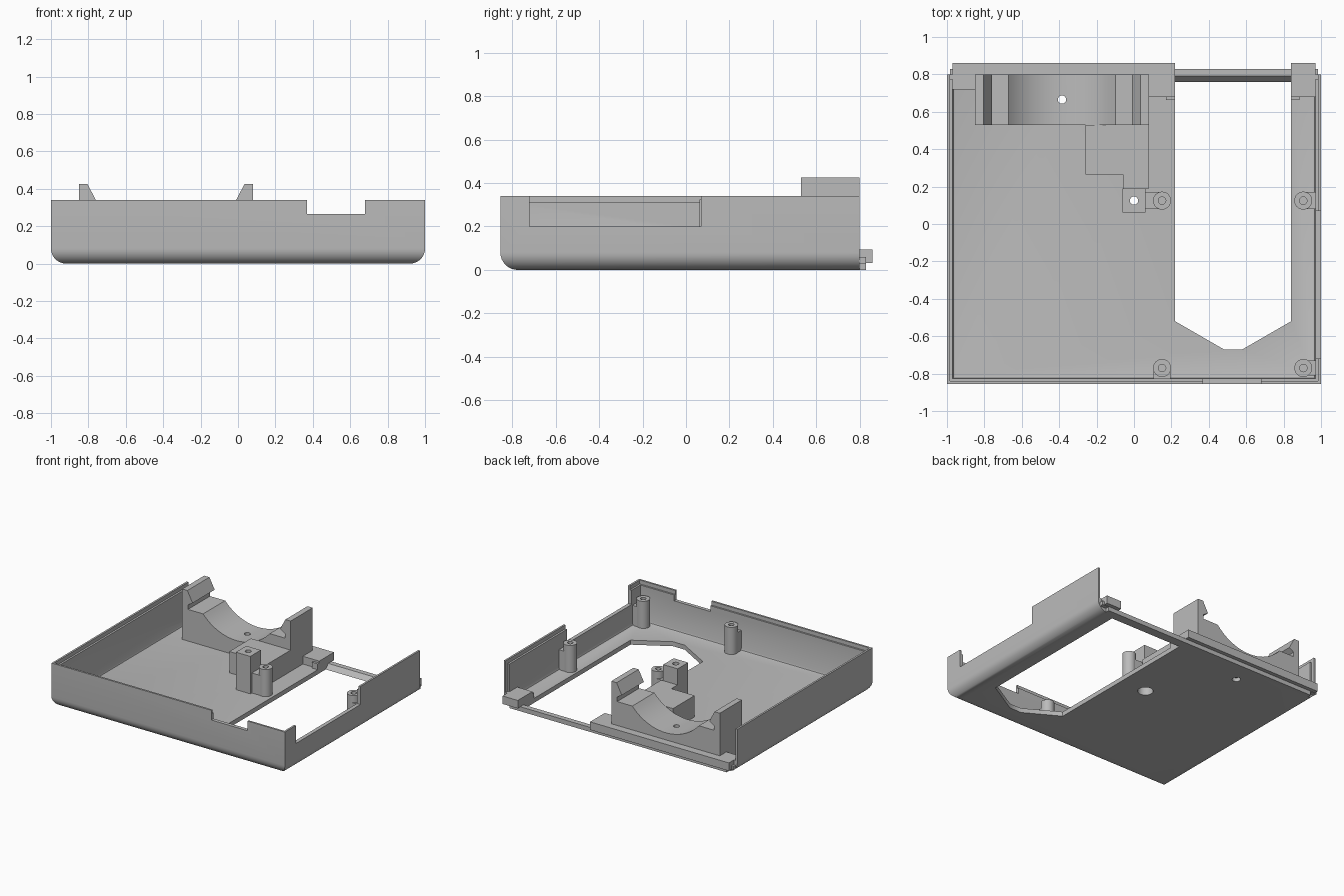
import bpy, bmesh, math
from mathutils import Matrix, Vector

if "Cube" in bpy.data.objects:
    bpy.data.objects.remove(bpy.data.objects["Cube"], do_unlink=True)

grey = bpy.data.materials.new("plain grey")
grey.use_nodes = True
grey.diffuse_color = (0.5, 0.5, 0.5, 1)
grey.node_tree.nodes["Principled BSDF"].inputs["Base Color"].default_value = (0.5, 0.5, 0.5, 1)

BACK, FLOOR = 0.80, 0.035
MID = -0.385          # centre line of the cradle


def finish(name, bm):
    bmesh.ops.recalc_face_normals(bm, faces=bm.faces)
    mesh = bpy.data.meshes.new(name)
    bm.to_mesh(mesh)
    bm.free()
    mesh.materials.append(grey)
    obj = bpy.data.objects.new(name, mesh)
    bpy.context.collection.objects.link(obj)
    return obj


def box(name, x, y, z, round_bottom=0.0, steps=8):
    """Box from ranges; the front and side bottom edges can be rounded."""
    bm = bmesh.new()
    bmesh.ops.create_cube(bm, size=1)
    for v in bm.verts:
        v.co = Vector([r[0] if c < 0 else r[1] for c, r in zip(v.co, (x, y, z))])
    if round_bottom:
        edges = [e for e in bm.edges
                 if all(abs(v.co.z - z[0]) < 1e-5 for v in e.verts)
                 and not all(abs(v.co.y - y[1]) < 1e-5 for v in e.verts)]
        bmesh.ops.bevel(bm, geom=edges, offset=round_bottom, segments=steps,
                        profile=0.5, affect='EDGES')
    return finish(name, bm)


def prism(name, points, push):
    """Extrude a closed outline of 3D points along a vector."""
    bm = bmesh.new()
    face = bm.faces.new([bm.verts.new(p) for p in points])
    out = bmesh.ops.extrude_face_region(bm, geom=[face])
    bmesh.ops.translate(bm, vec=push, verts=[g for g in out["geom"] if isinstance(g, bmesh.types.BMVert)])
    return finish(name, bm)


def cylinder(name, x, y, z, r):
    bm = bmesh.new()
    bmesh.ops.create_cone(bm, cap_ends=True, segments=32, radius1=r, radius2=r, depth=z[1] - z[0],
                          matrix=Matrix.Translation((x, y, sum(z) / 2)))
    return finish(name, bm)


def cut(obj, *cutters):
    """Subtract each cutter, then discard it."""
    for c in cutters:
        c.hide_render = True
        mod = obj.modifiers.new("cut", 'BOOLEAN')
        mod.operation, mod.solver, mod.object = 'DIFFERENCE', 'EXACT', c
        bpy.context.view_layer.objects.active = obj
        bpy.ops.object.modifier_apply(modifier=mod.name)
        bpy.data.objects.remove(c, do_unlink=True)


# Tray shell: rounded tub, hollowed, with a stepped lip around the rim
tray = box("tray_shell", (-1, 1), (-0.855, BACK), (0, 0.34), 0.08)
cut(tray,
    box("hollow", (-0.97, 0.97), (-0.827, 1), (FLOOR, 1), 0.015, 2),
    box("lip_step", (-0.985, 0.985), (-0.84, 1), (0.31, 1)),
    box("rear_step", (-0.985, 0.985), (0.775, 1), (0.095, 1)),
    box("front_notch", (0.37, 0.68), (-1, -0.7), (0.265, 1)),
    box("side_notch", (0.9, 1.1), (-0.72, 0.07), (0.2, 1)))

# Floor opening and the through holes
opening = [(0.22, 1), (0.22, -0.52), (0.48, -0.67), (0.58, -0.67), (0.84, -0.52), (0.84, 1)]
cut(tray,
    prism("opening", [(x, y, -0.1) for x, y in opening], (0, 0, 0.2)),
    cylinder("post_recess", 0, 0.125, (-0.1, 0.15), 0.055),
    cylinder("cradle_recess", MID, 0.665, (-0.1, 0.1), 0.03))

# Rear floor tongue and the sloped strip that bridges the opening
for name, x in (("rear_tongue_right", (-0.93, 0.22)), ("rear_tongue_left", (0.84, 0.93))):
    box(name, x, (BACK, 0.83), (0, FLOOR))
strip = [(0.76, 0), (0.83, 0), (0.83, FLOOR), (0.79, FLOOR)]
prism("rear_strip", [(0.22, y, z) for y, z in strip], (0.62, 0, 0))

# Raised rear rails
rail_z = (FLOOR - 0.002, 0.095)
box("rear_rail_end", (-0.97, -0.85), (0.72, 0.86), rail_z)
box("rear_rail_middle", (-0.85, 0.08), (0.78, 0.86), rail_z)
box("rear_rail_inner", (0.08, 0.22), (0.68, 0.86), rail_z)
box("rear_rail_left", (0.84, 0.97), (0.68, 0.86), rail_z)
for name, x in (("rail_tab_right", (0.17, 0.22)), ("rail_tab_left", (0.84, 0.885))):
    box(name, x, (0.662, 0.68), (0.03, 0.08))
for name, x in (("tongue_edge_right", (-0.985, -0.93)), ("tongue_edge_left", (0.93, 0.985))):
    box(name, x, (BACK, 0.83), (FLOOR - 0.005, 0.06))

# Cradle: half outline of the snap arm, mirrored, joined by a circular saddle
arm = [(0.465, 0.03), (0.465, 0.425), (0.42, 0.425), (0.375, 0.34),
       (0.415, 0.315), (0.415, 0.28)]
radius, half = 0.377, 0.285
sweep = math.asin(half / radius)
centre_z = 0.28 + radius * math.cos(sweep)
saddle = []
for i in range(25):
    a = sweep * (1 - i / 12)
    saddle.append((radius * math.sin(a), centre_z - radius * math.cos(a)))
outline = arm + saddle + [(-x, z) for x, z in reversed(arm)]
cradle = prism("motor_cradle", [(MID + x, 0.53, z) for x, z in outline], (0, BACK - 0.53, 0))
cut(cradle,
    cylinder("cradle_hole", MID, 0.665, (-0.1, 0.5), 0.022))

# Stepped support and square post beside the cradle
box("support_wide", (-0.26, 0.08), (0.265, 0.53), (0.03, 0.2))
box("support_narrow", (-0.06, 0.08), (0.19, 0.265), (0.03, 0.2))
post = box("square_post", (-0.062, 0.062), (0.062, 0.19), (0.03, 0.325))
cut(post,
    cylinder("post_hole", 0, 0.125, (-0.1, 0.5), 0.022),
    cylinder("post_counterbore", 0, 0.125, (-0.1, 0.15), 0.055))

# Screw bosses, each tied by a rib to its neighbour
bosses = {
    "inner_rear": (0.15, 0.125, (0.06, 0.15), (0.08, 0.17)),
    "left_rear": (0.905, 0.125, (0.905, 0.972), (0.08, 0.17)),
    "inner_front": (0.15, -0.77, (0.105, 0.195), (-0.83, -0.77)),
    "left_front": (0.905, -0.77, (0.905, 0.972), (-0.81, -0.73)),
}
for name, (x, y, rib_x, rib_y) in bosses.items():
    boss = cylinder("boss_" + name, x, y, (0.03, 0.245), 0.048)
    cut(boss, cylinder("screw_hole", x, y, (0.1, 0.4), 0.02))
    rib = box("rib_" + name, rib_x, rib_y, (0.03, 0.19))
    cut(rib, cylinder("rib_clearance", x, y, (-0.1, 0.4), 0.04))

# Smooth curved surfaces, keep hard edges
bpy.ops.object.select_all(action='DESELECT')
for obj in bpy.context.collection.objects:
    if obj.type == 'MESH':
        obj.select_set(True)
        bpy.context.view_layer.objects.active = obj
bpy.ops.object.shade_smooth_by_angle(angle=math.radians(30))
